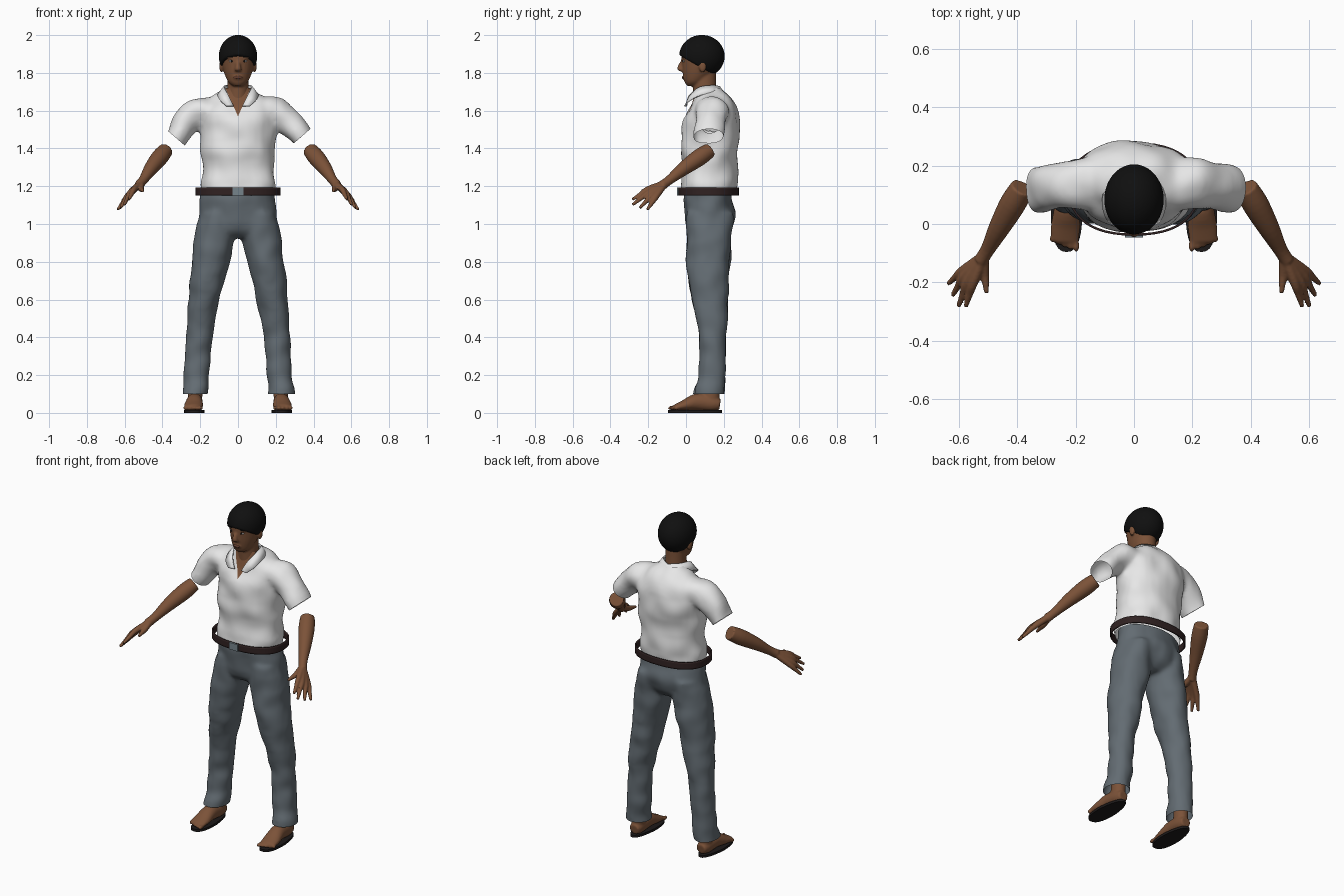
import bpy, bmesh, math
from mathutils import Vector, noise

cube = bpy.data.objects.get("Cube")
if cube:
    bpy.data.objects.remove(cube, do_unlink=True)


def material(name, r, g, b):
    m = bpy.data.materials.new(name)
    m.use_nodes = True
    m.diffuse_color = (r, g, b, 1)
    m.node_tree.nodes["Principled BSDF"].inputs["Base Color"].default_value = (r, g, b, 1)
    return m


SKIN = material("brown skin", .2, .085, .04)
LIP = material("dark lips", .13, .05, .03)
SHIRT = material("white cloth", .8, .8, .8)
GREY = material("grey cloth", .125, .15, .17)
BELT = material("dark leather", .03, .016, .016)
STEEL = material("buckle steel", .18, .23, .26)
BLACK = material("black hair", .005, .005, .005)
SOLE = material("sole rubber", .012, .01, .01)
WHITE = material("eye white", .6, .6, .6)


def spline(rows, steps=4):
    """Smooth curve through rows of any width."""
    rows = [Vector(r) for r in rows]
    out = []
    for i in range(len(rows) - 1):
        p, q = rows[i], rows[i + 1]
        m = (q - rows[max(i - 1, 0)]) / 2
        n = (rows[min(i + 2, len(rows) - 1)] - p) / 2
        for k in range(steps):
            t = k / steps
            h = t * t * (3 - 2 * t)
            out.append(p * (1 - h) + q * h + m * (t * (1 - t) ** 2) - n * (t * t * (1 - t)))
    return out + [rows[-1]]


def loft(bm, rows, side=1, level=True, power=1, sides=28):
    """Closed tube through rows of x, y, z, radius a, radius b."""
    rows = spline(rows)
    rings = []
    for i, r in enumerate(rows):
        c = Vector(r[:3])
        ahead, behind = rows[min(i + 1, len(rows) - 1)], rows[max(i - 1, 0)]
        turn = (Vector(ahead[:3]) - Vector(behind[:3])).to_track_quat('Z', 'Y')
        ring = []
        for k in range(sides):
            a = math.tau * k / sides
            u, v = math.cos(a), math.sin(a)
            o = Vector((math.copysign(abs(u) ** power, u) * r[3],
                        math.copysign(abs(v) ** power, v) * r[4], 0))
            p = c + (o if level else turn @ o)
            ring.append(bm.verts.new((p.x * side, p.y, p.z)))
        rings.append(ring)
    for lo, hi in zip(rings, rings[1:]):
        for k in range(sides):
            n = (k + 1) % sides
            bm.faces.new((lo[k], lo[n], hi[n], hi[k]))
    bm.faces.new(rings[0])
    bm.faces.new(rings[-1])


def ball(bm, centre, radii, seg=24):
    made = bmesh.ops.create_uvsphere(bm, u_segments=seg, v_segments=seg // 2, radius=1)["verts"]
    for v in made:
        v.co = Vector([c + a * r for c, a, r in zip(centre, v.co, radii)])
    return made


def finish(name, bm, *mats):
    bmesh.ops.recalc_face_normals(bm, faces=bm.faces)
    me = bpy.data.meshes.new(name)
    bm.to_mesh(me)
    bm.free()
    for m in mats:
        me.materials.append(m)
    me.polygons.foreach_set("use_smooth", [True] * len(me.polygons))
    me.set_sharp_from_angle(angle=math.radians(45))
    ob = bpy.data.objects.new(name, me)
    bpy.context.scene.collection.objects.link(ob)
    return ob


def blend(bm, voxel, smooth):
    """Fuse overlapping closed parts into one smooth skin."""
    ob = finish("blend_helper", bm)
    mod = ob.modifiers.new("fuse", 'REMESH')
    mod.mode, mod.voxel_size = 'VOXEL', voxel
    mod = ob.modifiers.new("soften", 'SMOOTH')
    mod.factor, mod.iterations = .5, smooth
    out = bmesh.new()
    out.from_object(ob, bpy.context.evaluated_depsgraph_get())
    bpy.data.objects.remove(ob, do_unlink=True)
    return out


def cut(bm, point, normal, keep=lambda c: True, clear=True):
    faces = [f for f in bm.faces if keep(f.calc_center_median())]
    geom = set(faces) | {e for f in faces for e in f.edges} | {v for f in faces for v in f.verts}
    bmesh.ops.bisect_plane(bm, geom=list(geom), plane_co=point, plane_no=normal, clear_outer=clear)


def wrinkle(bm, amount, scale):
    bm.normal_update()
    for v, n in [(v, v.normal.copy()) for v in bm.verts]:
        v.co += n * amount * noise.noise(v.co * scale)


# Shirt: torso and sleeves fused, cut open at cuffs and hem, bare V at the neck
bm = bmesh.new()
loft(bm, [(0, .118, 1.13, .19, .145), (0, .118, 1.2, .197, .15), (0, .125, 1.3, .187, .147),
          (0, .128, 1.4, .195, .15), (0, .131, 1.5, .2, .155), (0, .137, 1.57, .2, .146),
          (0, .14, 1.63, .185, .12), (0, .135, 1.68, .13, .095), (0, .12, 1.72, .075, .07),
          (0, .11, 1.75, .065, .06)], power=.9)
for s in (1, -1):
    loft(bm, [(.1, .135, 1.6, .09, .065), (.2, .135, 1.59, .087, .077), (.27, .13, 1.545, .08, .074),
              (.33, .12, 1.46, .075, .057), (.38, .12, 1.39, .073, .055)], s, level=False)
bm = blend(bm, .012, 8)
wrinkle(bm, .014, 9)
cut(bm, (0, 0, 1.162), (0, 0, -1))
cut(bm, (0, 0, 1.72), (0, 0, 1))
for s in (1, -1):
    cut(bm, (s * .33, .12, 1.457), (s * .65, 0, -.75), lambda c: c.x * s > .225)
    cut(bm, (0, 0, 1.57), (s, 0, -.45), lambda c: c.y < .1 and c.z > 1.54, clear=False)
for f in bm.faces:
    c = f.calc_center_median()
    f.material_index = int(c.y < .1 and abs(c.x) < (c.z - 1.57) * .45)
finish("shirt", bm, SHIRT, SKIN)

# Collar: folded strip from the nape to the front points
bm = bmesh.new()
inner = spline([(0, .18, 1.73), (.06, .14, 1.735), (.075, .07, 1.725), (.05, .015, 1.68), (.022, -.002, 1.625)])
outer = spline([(0, .205, 1.69), (.085, .16, 1.69), (.11, .08, 1.685), (.095, .015, 1.655), (.06, -.01, 1.625)])
for s in (1, -1):
    rail = [[bm.verts.new((p.x * s, p.y, p.z)) for p in line] for line in (inner, outer)]
    for k in range(len(inner) - 1):
        bm.faces.new((rail[0][k], rail[0][k + 1], rail[1][k + 1], rail[1][k]))
bmesh.ops.remove_doubles(bm, verts=bm.verts, dist=.0005)
finish("collar", bm, SHIRT).modifiers.new("thickness", 'SOLIDIFY').thickness = .008

# Trousers: pelvis and legs fused, cut at waist and cuffs
bm = bmesh.new()
loft(bm, [(0, .115, 1.2, .19, .122), (0, .118, 1.13, .197, .127), (0, .126, 1.05, .207, .135),
          (0, .122, .97, .21, .115), (0, .12, .925, .16, .07)])
for s in (1, -1):
    loft(bm, [(.11, .125, 1.06, .09, .125), (.122, .122, .95, .103, .12), (.136, .12, .85, .103, .117),
              (.163, .118, .7, .09, .109), (.187, .134, .55, .08, .088), (.207, .14, .4, .071, .073),
              (.22, .139, .2, .068, .069), (.228, .125, .13, .069, .08), (.23, .12, .05, .068, .082)], s)
bm = blend(bm, .012, 6)
wrinkle(bm, .009, 11)
cut(bm, (0, 0, 1.165), (0, 0, 1))
cut(bm, (0, 0, .1), (0, 0, -1))
finish("trousers", bm, GREY)

# Belt: loose band with a plain buckle plate
bm = bmesh.new()
loft(bm, [(0, .12, 1.15, .225, .16), (0, .12, 1.192, .225, .16)], power=.85, sides=48)
bmesh.ops.delete(bm, geom=[f for f in bm.faces if len(f.verts) > 4], context='FACES')
finish("belt", bm, BELT).modifiers.new("thickness", 'SOLIDIFY').thickness = .008
bm = bmesh.new()
for v in bmesh.ops.create_cube(bm, size=1)["verts"]:
    v.co = Vector((v.co.x * .06, v.co.y * .009 - .042, v.co.z * .042 + 1.171))
finish("buckle", bm, STEEL)

# Head: skull, neck, nose, brow, lips and ears fused
bm = bmesh.new()
loft(bm, [(0, .035, 1.73, .024, .028), (0, .045, 1.75, .05, .052), (0, .062, 1.79, .07, .078),
          (0, .078, 1.84, .084, .1), (0, .085, 1.9, .09, .11), (0, .09, 1.95, .078, .095),
          (0, .09, 1.985, .04, .05)])
loft(bm, [(0, .11, 1.62, .066, .068), (0, .1, 1.7, .058, .062), (0, .095, 1.82, .056, .065)])
loft(bm, [(0, -.01, 1.87, .01, .012), (0, -.024, 1.845, .012, .016), (0, -.03, 1.818, .018, .016),
          (0, -.02, 1.808, .014, .01)])
ball(bm, (0, -.008, 1.776), (.026, .012, .013))
for s in (1, -1):
    ball(bm, (s * .088, .088, 1.835), (.011, .02, .033))
    ball(bm, (s * .035, -.01, 1.882), (.028, .01, .008))
finish("head", blend(bm, .006, 4), SKIN)

# Face details
for name, mat, x, spot, size in (
        ("eye", WHITE, .034, (-.011, 1.862), (.014, .007, .006)),
        ("pupil", BLACK, .034, (-.016, 1.862), (.006, .004, .006)),
        ("brow", BLACK, .036, (-.016, 1.884), (.021, .006, .004)),
        ("lips", LIP, 0, (-.015, 1.776), (.024, .007, .008))):
    bm = bmesh.new()
    for s in ((1, -1) if x else (1,)):
        ball(bm, (s * x, *spot), size, 16)
    finish(name, bm, mat)

# Hair: a front cap and a lower back shell, each trimmed from a dome
bm = bmesh.new()
for point, normal in (((0, 0, 1.905), (0, 0, -1)), ((0, .02, 1.862), (0, -.5, -.86))):
    piece = bmesh.new()
    ball(piece, (0, .084, 1.888), (.102, .121, .113), 40)
    cut(piece, point, normal)
    bmesh.ops.holes_fill(piece, edges=[e for e in piece.edges if e.is_boundary])
    me = bpy.data.meshes.new("hair_piece")
    piece.to_mesh(me)
    piece.free()
    bm.from_mesh(me)
    bpy.data.meshes.remove(me)
finish("hair", blend(bm, .007, 2), BLACK)

# Forearms with hands, bare feet and soles
fingers = (((.512, -.17, 1.187), (.505, -.237, 1.175)), ((.55, -.2, 1.185), (.577, -.283, 1.13)),
           ((.57, -.195, 1.168), (.602, -.283, 1.102)), ((.583, -.18, 1.152), (.622, -.245, 1.085)),
           ((.588, -.16, 1.142), (.637, -.205, 1.076)))
wrist = Vector((.515, -.11, 1.215))
for s, side in ((1, "left"), (-1, "right")):
    bm = bmesh.new()
    loft(bm, [(.383, .125, 1.39, .04, .04), (.415, .07, 1.352, .045, .045), (.46, -.01, 1.295, .037, .037),
              (.5, -.085, 1.235, .025, .025), (.525, -.125, 1.205, .024, .026)], s, level=False)
    for knuckle, tip in fingers:
        mid = (Vector(knuckle) + Vector(tip)) / 2
        loft(bm, [(*wrist, .018, .018), (*knuckle, .016, .016), (*mid, .012, .012), (*tip, .008, .008)],
             s, level=False, sides=12)
    finish(side + "_forearm_and_hand", blend(bm, .005, 3), SKIN)

    bm = bmesh.new()
    loft(bm, [(.228, .128, .05, .036, .045), (.226, .133, .1, .038, .045), (.226, .135, .2, .04, .045)], s)
    loft(bm, [(.226, .18, .045, .03, .028), (.227, .14, .05, .04, .042), (.23, .06, .058, .043, .045),
              (.235, -.01, .04, .05, .028), (.237, -.06, .028, .048, .016)], s, level=False)
    for k in range(5):
        ball(bm, (s * (.198 + k * .02), -.075 + .006 * k, .026), (.012, .022 - k * .002, .012), 12)
    bm = blend(bm, .006, 4)
    cut(bm, (0, 0, .013), (0, 0, -1))
    finish(side + "_foot", bm, SKIN)

    bm = bmesh.new()
    loft(bm, [(.231, .047, 0, .054, .143), (.231, .047, .014, .054, .143)], s, power=.8)
    for v in bm.verts:
        if v.co.y > .047:
            v.co.x += (s * .228 - v.co.x) * (v.co.y - .047) * 1.8
    finish(side + "_sole", bm, SOLE)
